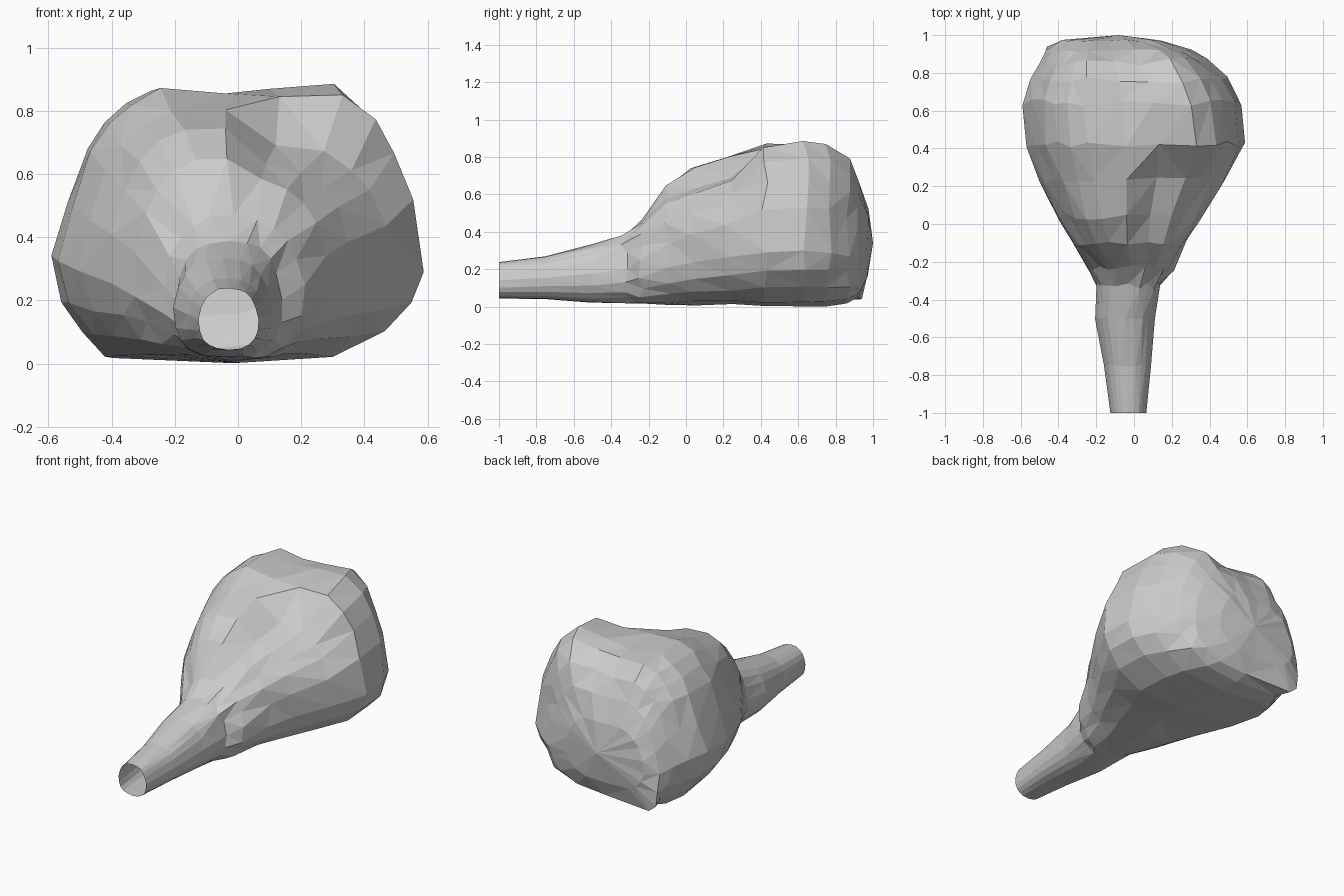
import bpy, bmesh, math, random

if "Cube" in bpy.data.objects:
    bpy.data.objects.remove(bpy.data.objects["Cube"])

random.seed(4)

# Body cross-section: flat base, bulging sides, twin-humped top (u -1..1, v 0..1)
BODY = [(0, 0), (.52, .025), (.8, .115), (.95, .22), (1, .33), (.94, .6), (.83, .77),
        (.73, .9), (.55, 1), (.2, .98), (-.1, .965), (-.44, .98), (-.58, .93),
        (-.7, .86), (-.79, .77), (-.9, .58), (-1, .38), (-.94, .22), (-.83, .11), (-.7, .02)]
N = len(BODY)


def rounded(i, power):
    # superellipse point, counter-clockwise from the bottom
    a = -math.pi / 2 + 2 * math.pi * i / N
    c, s = math.cos(a), math.sin(a)
    u = math.copysign(abs(c) ** (2 / power), c)
    v = math.copysign(abs(s) ** (2 / power), s)
    return u * (1.06 - .16 * max(0, v)) / 1.06, .5 + v / 2


# Stations: y, x left, x right, z bottom, z top, share of body shape, drop of right upper side
STATIONS = [
    (-1.0, -.125, .065, .045, .238, 0, 0),
    (-.75, -.16, .09, .04, .27, 0, 0),
    (-.5, -.205, .11, .02, .335, 0, 0),
    (-.33, -.205, .145, .015, .39, .1, 0),
    (-.24, -.24, .215, .015, .47, .1, .01),
    (-.1, -.335, .285, .012, .655, .25, .06),
    (.04, -.415, .365, .01, .755, .4, .11),
    (.23, -.51, .49, .01, .815, .6, .11),
    (.42, -.582, .595, .005, .885, .85, .02),
    (.64, -.6, .57, .005, .885, 1, 0),
    (.76, -.555, .50, .005, .87, 1, 0),
    (.86, -.51, .39, .02, .79, .95, 0),
    (.92, -.47, .31, .05, .68, .85, 0),
    (.97, -.40, .16, .15, .53, .6, 0),
]

bm = bmesh.new()
rings = []
for y, xl, xr, zb, zt, w, drop in STATIONS:
    ring = []
    for i in range(N):
        ru, rv = rounded(i, 2.6)
        bu, bv = BODY[i]
        u, v = ru + (bu - ru) * w, rv + (bv - rv) * w
        z = zb + v * (zt - zb)
        if 5 <= i <= 9:
            z -= drop * (.2, .5, .9, 1.1, 1)[i - 5]
        x = (xl + xr) / 2 + u * (xr - xl) / 2
        # slight irregularity of the faceted skin
        j = .01 if -.4 < y < .9 else .003
        dy = random.uniform(-1, 1) * j * 2 if y > -1 else 0
        inner = .99 if y > -.4 else 1
        x = x * inner + random.uniform(-.5, .5) * j
        z = max(.002, z + random.uniform(-.5, .5) * j)
        ring.append(bm.verts.new((x, y + dy, z)))
    rings.append(ring)

# Small pinched nub at the low back left corner
for i, (x, z) in {17: (-.46, .17), 18: (-.45, .08), 19: (-.40, .04)}.items():
    rings[12][i].co = (x, .94, z)

# Skin between stations, open at the thin end, fan at the back
for a, b in zip(rings, rings[1:]):
    for i in range(N):
        j = (i + 1) % N
        bm.faces.new((a[i], a[j], b[j], b[i]))
tip = bm.verts.new((-.08, 1.0, .34))
for i in range(N):
    bm.faces.new((rings[-1][i], rings[-1][(i + 1) % N], tip))

bmesh.ops.triangulate(bm, faces=bm.faces[:], quad_method='SHORT_EDGE')
bmesh.ops.recalc_face_normals(bm, faces=bm.faces[:])
mesh = bpy.data.meshes.new("faceted_bulb_with_open_neck")
bm.to_mesh(mesh)
bm.free()
obj = bpy.data.objects.new("faceted_bulb_with_open_neck", mesh)
bpy.context.collection.objects.link(obj)
